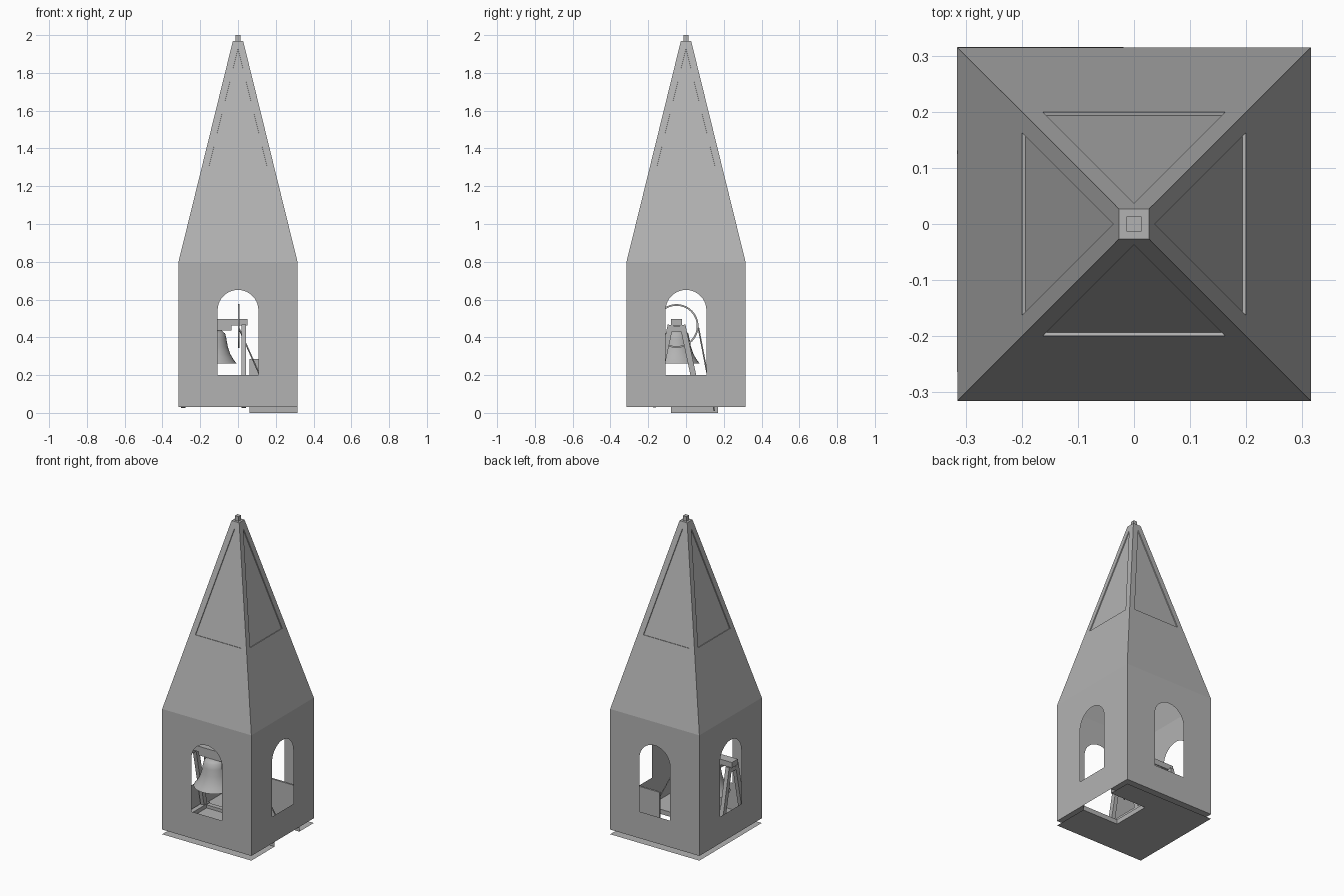
import bpy, bmesh, math
from mathutils import Vector, Matrix

cube = bpy.data.objects.get("Cube")
if cube:
    bpy.data.objects.remove(cube)

GREY = (0.45, 0.45, 0.45, 1)
mat = bpy.data.materials.new("stone grey")
mat.use_nodes = True
mat.diffuse_color = GREY
mat.node_tree.nodes["Principled BSDF"].inputs["Base Color"].default_value = GREY

H = 0.315                      # tower half width
FLOOR, EAVES, TOP = 0.03, 0.8, 1.97
BELL = Vector((-0.13, -0.05, 0))


def finish(bm, name, smooth=False, fix=True):
    if fix:
        bmesh.ops.recalc_face_normals(bm, faces=bm.faces)
    me = bpy.data.meshes.new(name)
    bm.to_mesh(me)
    bm.free()
    me.materials.append(mat)
    for p in me.polygons:
        p.use_smooth = smooth
    ob = bpy.data.objects.new(name, me)
    bpy.context.collection.objects.link(ob)
    return ob


def four_sides(name, polys):
    """Repeat the front polygons around the tower."""
    bm = bmesh.new()
    for k in range(4):
        turn = Matrix.Rotation(k * math.pi / 2, 3, 'Z')
        for poly in polys:
            bm.faces.new([bm.verts.new(turn @ Vector(p)) for p in poly])
    bmesh.ops.remove_doubles(bm, verts=bm.verts, dist=0.0002)
    return finish(bm, name)


def box(name, lo, hi):
    lo, hi = Vector(lo), Vector(hi)
    bm = bmesh.new()
    bmesh.ops.create_cube(bm, size=1)
    for v in bm.verts:
        v.co = (lo + hi) / 2 + v.co * (hi - lo)
    return finish(bm, name)


def bar(name, a, b, w, d):
    """Square timber running from a to b."""
    a, b = Vector(a), Vector(b)
    bm = bmesh.new()
    bmesh.ops.create_cube(bm, size=1)
    rot = (b - a).to_track_quat('Z', 'X')
    for v in bm.verts:
        v.co = (a + b) / 2 + rot @ Vector((v.co.x * w, v.co.y * d, v.co.z * (b - a).length))
    return finish(bm, name)


# Walls with an arched opening in each side
W, SILL, SPRING = 0.108, 0.2, 0.543
arch = [(W * math.cos(t), -H, SPRING + W * math.sin(t))
        for t in [math.pi * i / 20 for i in range(21)]]
wall = [[(-H, -H, FLOOR), (H, -H, FLOOR), (H, -H, SILL), (-H, -H, SILL)]]
for s in (-1, 1):
    wall.append([(s * W, -H, SILL), (s * H, -H, SILL), (s * H, -H, SPRING), (s * W, -H, SPRING)])
    wall.append([(s * H, -H, SPRING), (s * H, -H, EAVES), (s * W, -H, EAVES), (s * W, -H, SPRING)])
for a, b in zip(arch, arch[1:]):
    wall.append([a, b, (b[0], -H, EAVES), (a[0], -H, EAVES)])
four_sides("walls", wall)

# Spire: skirt, hip strips and a slightly sunken upper panel on each side
TIP, STRIP, BAND = 0.027, 0.037, 1.27


def half(z):
    return H + (TIP - H) * (z - EAVES) / (TOP - EAVES)


hb = half(BAND)
zt = TOP - (STRIP - TIP) * (TOP - EAVES) / (H - TIP)
edge = [Vector((STRIP - hb, -hb, BAND)), Vector((hb - STRIP, -hb, BAND)), Vector((0, -STRIP, zt))]
sunk = [p + Vector((0, 0.006, -0.0015)) for p in edge]
spire = [
    [(-H, -H, EAVES), (H, -H, EAVES), (hb, -hb, BAND), edge[1], edge[0], (-hb, -hb, BAND)],
    [(hb, -hb, BAND), (TIP, -TIP, TOP), edge[2], edge[1]],
    [(-hb, -hb, BAND), edge[0], edge[2], (-TIP, -TIP, TOP)],
    [(TIP, -TIP, TOP), (-TIP, -TIP, TOP), edge[2]],
    sunk,
] + [[edge[i], edge[i - 1], sunk[i - 1], sunk[i]] for i in range(3)]
four_sides("spire", spire)
box("spire_cap", (-TIP, -TIP, TOP - 0.01), (TIP, TIP, TOP))
box("finial", (-0.013, -0.013, TOP - 0.01), (0.013, 0.013, 2))

# Floor: two skins with a hatch opening that reaches the left wall
HX, HY0, HY1 = 0.06, -0.08, 0.17
bm = bmesh.new()
for z in (0, FLOOR):
    for x0, x1, y0, y1 in ((-H, HX, -H, H), (HX, H, -H, HY0), (HX, H, HY1, H)):
        bm.faces.new([bm.verts.new(p) for p in
                      ((x0, y0, z), (x1, y0, z), (x1, y1, z), (x0, y1, z))])
for a, b in (((HX, HY0), (H, HY0)), ((HX, HY0), (HX, HY1)), ((HX, HY1), (H, HY1))):
    bm.faces.new([bm.verts.new(p) for p in
                  ((*a, 0), (*b, 0), (*b, FLOOR), (*a, FLOOR))])
finish(bm, "floor", fix=False)

# Open hatch lid standing on the back edge of the opening
box("hatch_lid", (HX, HY1, FLOOR), (H - 0.005, HY1 + 0.012, 0.285))

# Bell frame: two A-shaped trestles on sills
for side, x in (("left", 0.03), ("right", -0.29)):
    for end, s in (("front", -1), ("back", 1)):
        bar(f"{side}_{end}_leg", (x, BELL.y + s * 0.125, FLOOR),
            (x, BELL.y + s * 0.032, 0.465), 0.03, 0.025)
    box(f"{side}_sill", (x - 0.015, BELL.y - 0.16, FLOOR), (x + 0.015, BELL.y + 0.16, 0.055))
    box(f"{side}_crosspiece", (x - 0.012, BELL.y - 0.045, 0.43), (x + 0.012, BELL.y + 0.045, 0.46))
for end, s in (("front", -1), ("back", 1)):
    box(f"{end}_sill", (-0.305, BELL.y + s * 0.14 - 0.015, FLOOR),
        (0.045, BELL.y + s * 0.14 + 0.015, 0.05))

# Headstock and bell
box("headstock", (-0.31, BELL.y - 0.03, 0.462), (0.05, BELL.y + 0.03, 0.497))
box("bell_yoke", (BELL.x - 0.095, BELL.y - 0.025, 0.437), (BELL.x + 0.095, BELL.y + 0.025, 0.462))
profile = [(0, 0.437), (0.045, 0.435), (0.062, 0.42), (0.069, 0.39), (0.076, 0.35),
           (0.09, 0.31), (0.108, 0.28), (0.122, 0.262), (0.112, 0.262), (0.085, 0.3),
           (0.066, 0.35), (0.055, 0.41), (0, 0.425)]
bm = bmesh.new()
vs = [bm.verts.new((r, 0, z)) for r, z in profile]
es = [bm.edges.new(pair) for pair in zip(vs, vs[1:])]
bmesh.ops.spin(bm, geom=vs + es, cent=(0, 0, 0), axis=(0, 0, 1),
               angle=2 * math.pi, steps=32, use_duplicate=False)
bmesh.ops.remove_doubles(bm, verts=bm.verts, dist=0.0005)
bell = finish(bm, "bell", smooth=True)
bell.location = BELL
bpy.context.view_layer.objects.active = bell
bell.select_set(True)
bpy.ops.object.shade_smooth_by_angle(angle=math.radians(40))

# Clapper
bar("clapper_rod", BELL + Vector((0, 0, 0.28)), BELL + Vector((0, 0, 0.425)), 0.01, 0.01)
bm = bmesh.new()
bmesh.ops.create_icosphere(bm, subdivisions=2, radius=0.02,
                           matrix=Matrix.Translation(BELL + Vector((0, 0, 0.28))))
finish(bm, "clapper_ball", smooth=True)

# Rope wheel with spokes
hub = Vector((0.004, BELL.y, 0.46))
R = 0.116
bm = bmesh.new()
N = 40
rings = []
for i in range(N):
    t = 2 * math.pi * i / N
    rings.append([bm.verts.new(hub + Vector((dx, r * math.cos(t), r * math.sin(t))))
                  for dx, r in ((-0.004, R), (0.004, R), (0.004, R - 0.009), (-0.004, R - 0.009))])
for i in range(N):
    a, b = rings[i - 1], rings[i]
    for j in range(4):
        bm.faces.new((a[j - 1], a[j], b[j], b[j - 1]))
finish(bm, "rope_wheel")

# Bell rope down through the hatch
bar("bell_rope", hub + Vector((0, R, -0.01)), (0.2, 0.15, 0.01), 0.006, 0.006)
